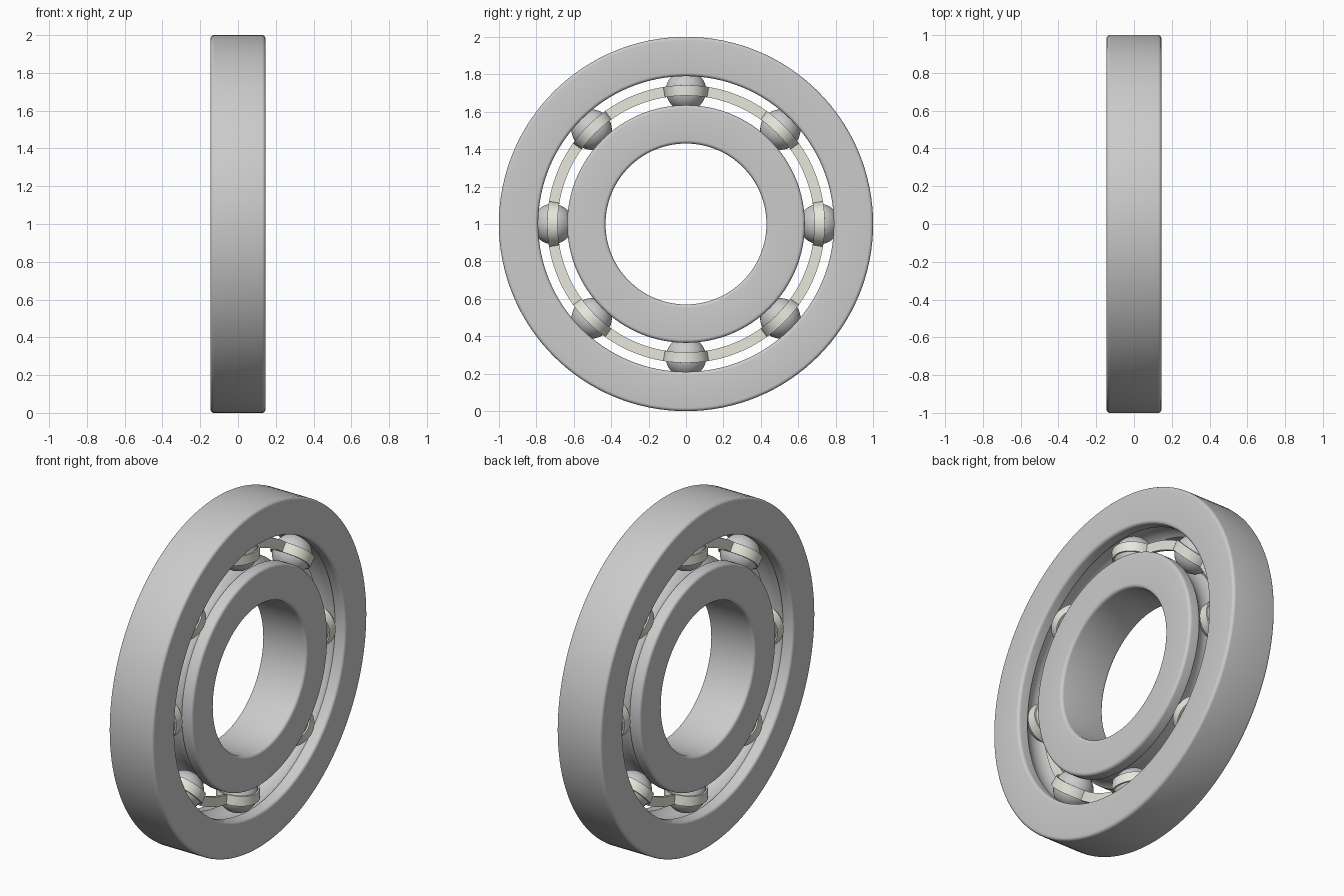
import bpy, bmesh
from math import sin, cos, pi, sqrt, acos, radians

if "Cube" in bpy.data.objects:
    bpy.data.objects.remove(bpy.data.objects["Cube"])

CZ = 1.0          # axle height
HALF = 0.145      # half width of the rings
PITCH = 0.713     # radius of the ball circle
BALL = 0.108
BALLS = 8
SEG = 128


def make_object(name, bm, mat=None):
    bmesh.ops.recalc_face_normals(bm, faces=bm.faces[:])
    me = bpy.data.meshes.new(name)
    bm.to_mesh(me)
    bm.free()
    ob = bpy.data.objects.new(name, me)
    bpy.context.collection.objects.link(ob)
    ob.location = (0, 0, CZ)
    if mat:
        me.materials.append(mat)
    bpy.ops.object.select_all(action='DESELECT')
    ob.select_set(True)
    bpy.context.view_layer.objects.active = ob
    bpy.ops.object.shade_smooth_by_angle(angle=radians(35))
    return ob


def sweep(bm, sections):
    """Join a closed loop of closed cross-sections with quads."""
    rows = [[bm.verts.new(p) for p in s] for s in sections]
    n = len(rows[0])
    for i, a in enumerate(rows):
        b = rows[(i + 1) % len(rows)]
        for j in range(n):
            k = (j + 1) % n
            bm.faces.new((a[j], a[k], b[k], b[j]))


def on_wheel(x, r, t):
    return (x, r * cos(t), r * sin(t))


def ring(name, race_r, far_r, groove_r=0.111, fillet=0.018):
    """Race ring: rounded corners, with a ball groove on the race side."""
    s = 1 if far_r > race_r else -1
    prof = []

    def corner(sx, base, sr):
        pts = []
        for i in range(6):
            a = i / 5 * pi / 2
            pts.append((sx * (HALF - fillet + fillet * cos(a)),
                        base - sr * fillet + sr * fillet * sin(a)))
        return pts
    prof += corner(-1, race_r, -s)
    # groove arc, concentric with the balls
    half = acos(abs(race_r - PITCH) / groove_r)
    for i in range(17):
        a = -half + 2 * half * i / 16
        prof.append((groove_r * sin(a), PITCH + s * groove_r * cos(a)))
    prof += corner(1, race_r, -s)[::-1]
    prof += corner(1, far_r, s)
    prof += corner(-1, far_r, s)[::-1]
    bm = bmesh.new()
    sweep(bm, [[on_wheel(x, r, 2 * pi * k / SEG) for x, r in prof]
               for k in range(SEG)])
    return make_object(name, bm)


ring("outer_ring", 0.79, 1.0)
ring("inner_ring", 0.635, 0.43)

# Balls, evenly spaced around the pitch circle
for i in range(BALLS):
    bm = bmesh.new()
    bmesh.ops.create_uvsphere(bm, u_segments=40, v_segments=24, radius=BALL)
    bmesh.ops.translate(bm, verts=bm.verts[:],
                        vec=on_wheel(0, PITCH, 2 * pi * i / BALLS))
    make_object(f"ball_{i + 1}", bm)

# Ribbon cage: two mirrored halves, flat between balls and bulging over them
cage_mat = bpy.data.materials.new("cage_metal")
cage_mat.diffuse_color = (0.80, 0.80, 0.72, 1)
cage_mat.use_nodes = True
cage_mat.node_tree.nodes["Principled BSDF"].inputs["Base Color"].default_value = cage_mat.diffuse_color
R_IN, R_OUT, THICK = 0.686, 0.742, 0.009
POCKET = BALL + 0.0005

# cage path over one ball spacing: (offset along pitch, inner x, outer offset, outer x)
path = []
a_end = acos(THICK / (POCKET + THICK))
for i in range(25):
    a = -a_end + 2 * a_end * i / 24
    path.append((POCKET * sin(a), max(POCKET * cos(a), 0),
                 (POCKET + THICK) * sin(a), (POCKET + THICK) * cos(a)))
edge = (POCKET + THICK) * sin(a_end)
gap = pi / BALLS * PITCH
for i in range(1, 12):
    d = edge + (2 * gap - 2 * edge) * i / 12
    path.append((d, 0, d, THICK))

for name, side in (("cage_right", 1), ("cage_left", -1)):
    sections = []
    for b in range(BALLS):
        t0 = 2 * pi * b / BALLS
        for d0, x0, d1, x1 in path:
            ta, tb = t0 + d0 / PITCH, t0 + d1 / PITCH
            sections.append([on_wheel(side * x0, R_IN, ta),
                             on_wheel(side * x0, R_OUT, ta),
                             on_wheel(side * x1, R_OUT, tb),
                             on_wheel(side * x1, R_IN, tb)])
    bm = bmesh.new()
    sweep(bm, sections)
    make_object(name, bm, cage_mat)
